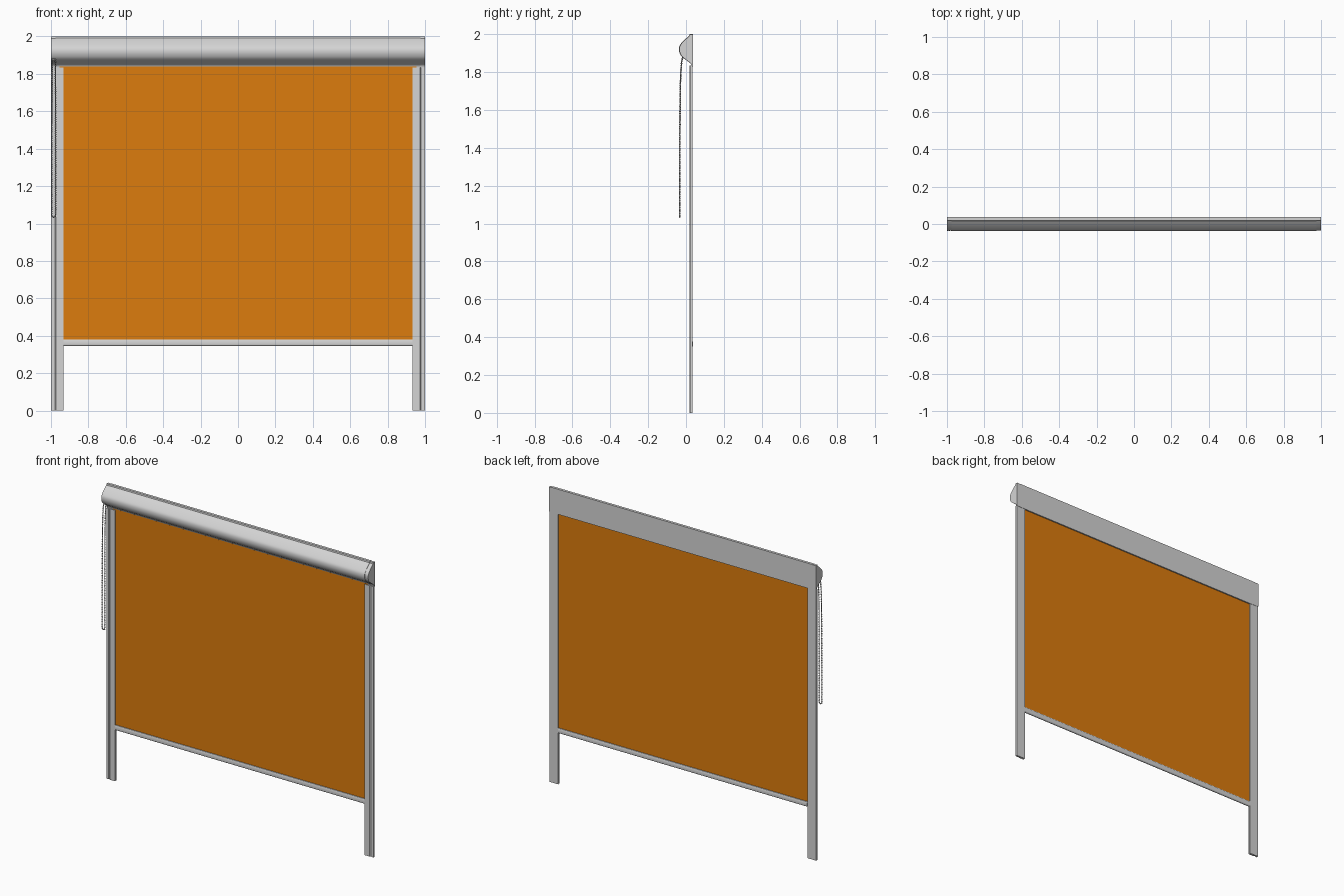
import bpy, bmesh, math
from mathutils import Vector, Matrix

if "Cube" in bpy.data.objects:
    bpy.data.objects.remove(bpy.data.objects["Cube"])


def material(name, rgb):
    m = bpy.data.materials.new(name)
    m.diffuse_color = (*rgb, 1)
    m.use_nodes = True
    m.node_tree.nodes["Principled BSDF"].inputs["Base Color"].default_value = m.diffuse_color
    return m


GREY = material("light grey metal", (0.66, 0.66, 0.66))
ORANGE = material("orange fabric", (0.72, 0.20, 0.004))
CHAIN = material("chain grey", (0.45, 0.45, 0.45))


def finish(name, bm, mat, angle=35):
    bmesh.ops.recalc_face_normals(bm, faces=bm.faces[:])
    me = bpy.data.meshes.new(name)
    bm.to_mesh(me)
    bm.free()
    me.materials.append(mat)
    me.shade_smooth()
    me.set_sharp_from_angle(angle=math.radians(angle))
    ob = bpy.data.objects.new(name, me)
    bpy.context.collection.objects.link(ob)
    return ob


def extrude(name, points, vec, mat):
    """Extrude a closed 3D outline along vec."""
    bm = bmesh.new()
    face = bm.faces.new([bm.verts.new(p) for p in points])
    new = bmesh.ops.extrude_face_region(bm, geom=[face], use_keep_orig=True)["geom"]
    bmesh.ops.translate(bm, vec=vec, verts=[g for g in new if isinstance(g, bmesh.types.BMVert)])
    return finish(name, bm, mat)


def smooth_path(pts, steps=4):
    """Catmull-Rom curve through the given points."""
    v = [Vector(p) for p in pts]
    v = [v[0]] + v + [v[-1]]
    out = []
    for a, b, c, d in zip(v, v[1:], v[2:], v[3:]):
        for i in range(steps):
            t = i / steps
            out.append(0.5 * (2 * b + (c - a) * t + (2 * a - 5 * b + 4 * c - d) * t * t
                              + (3 * b - a - 3 * c + d) * t ** 3))
    return out + [v[-1]]


# Cassette profile (y, z): flat back, rounded nose, small lower lip
nose = smooth_path([(0.017, 1.991), (-0.005, 1.973), (-0.026, 1.951), (-0.036, 1.935),
                    (-0.038, 1.917), (-0.034, 1.9), (-0.025, 1.884), (-0.008, 1.869),
                    (0.012, 1.855), (0.023, 1.846), (0.027, 1.838)])
profile = [(0.037, 2.0), (0.019, 2.0)] + [tuple(p) for p in nose] + [(0.027, 1.83), (0.037, 1.83)]
extrude("cassette", [(-0.975, y, z) for y, z in profile], (1.95, 0, 0), GREY)

# End caps, a touch smaller than the cassette at the front
for side, s in (("left", -1), ("right", 1)):
    cap = [(s * 0.975, 0.037 + (y - 0.037) * 0.965, 1.915 + (z - 1.915) * 0.985) for y, z in profile]
    extrude(side + "_end_cap", cap, (s * 0.025, 0, 0), GREY)

    # Guide rail: slotted towards the fabric, stepped back on the outer edge
    rail = [(0.934, 0.019), (0.974, 0.019), (0.979, 0.024), (0.983, 0.024), (0.985, 0.021),
            (1.0, 0.021), (1.0, 0.035), (0.934, 0.035),
            (0.934, 0.030), (0.960, 0.030), (0.960, 0.024), (0.934, 0.024)]
    extrude(side + "_guide_rail", [(s * x, y, 0) for x, y in rail], (0, 0, 1.835), GREY)

# Fabric sheet running into the slots and the cassette
w = 0.955
extrude("fabric", [(-w, 0.026, 0.37), (w, 0.026, 0.37), (w, 0.028, 0.37), (-w, 0.028, 0.37)],
        (0, 0, 1.47), ORANGE)

# Bottom bar with rounded lower edge
bar = [(0.020, 0.380), (0.018, 0.376), (0.018, 0.353)]
bar += [(0.027 - 0.009 * math.cos(a), 0.353 - 0.008 * math.sin(a))
        for a in [math.pi * i / 8 for i in range(1, 8)]]
bar += [(0.036, 0.353), (0.036, 0.376), (0.034, 0.380)]
extrude("bottom_bar", [(-0.934, y, z) for y, z in bar], (1.868, 0, 0), GREY)

# Chain loop path: down one strand, round the bottom, up the other
strand = smooth_path([(0.007, -0.014, 1.888), (0.009, -0.022, 1.86), (0.009, -0.028, 1.78),
                      (0.0095, -0.031, 1.65), (0.0105, -0.033, 1.3), (0.0105, -0.033, 1.045)], 8)
turn = [Vector((0.0105 * math.cos(a), -0.033, 1.045 - 0.0105 * math.sin(a)))
        for a in [math.pi * i / 8 for i in range(1, 8)]]
path = strand + turn + [Vector((-p.x, p.y, p.z)) for p in reversed(strand)]
path = [p + Vector((-0.985, 0, 0)) for p in path]

# Beads at even spacing along the loop
bm = bmesh.new()
gap, carry = 0.0115, 0.0
for a, b in zip(path, path[1:]):
    length = (b - a).length
    while carry < length:
        bmesh.ops.create_icosphere(bm, subdivisions=2, radius=0.0044,
                                   matrix=Matrix.Translation(a.lerp(b, carry / length)))
        carry += gap
    carry -= length
finish("chain_beads", bm, CHAIN, 60)

# Cord through the beads
cu = bpy.data.curves.new("chain_cord", "CURVE")
cu.dimensions = "3D"
cu.bevel_depth = 0.0018
cu.bevel_resolution = 1
sp = cu.splines.new("POLY")
sp.points.add(len(path) - 1)
for pt, p in zip(sp.points, path):
    pt.co = (*p, 1)
cu.materials.append(CHAIN)
bpy.context.collection.objects.link(bpy.data.objects.new("chain_cord", cu))

# Chain wheel under the cassette
bm = bmesh.new()
bmesh.ops.create_cone(bm, cap_ends=True, segments=24, radius1=0.010, radius2=0.010, depth=0.018,
                      matrix=Matrix.Translation((-0.985, -0.012, 1.882)) @ Matrix.Rotation(math.pi / 2, 4, "Y"))
finish("chain_wheel", bm, CHAIN)
